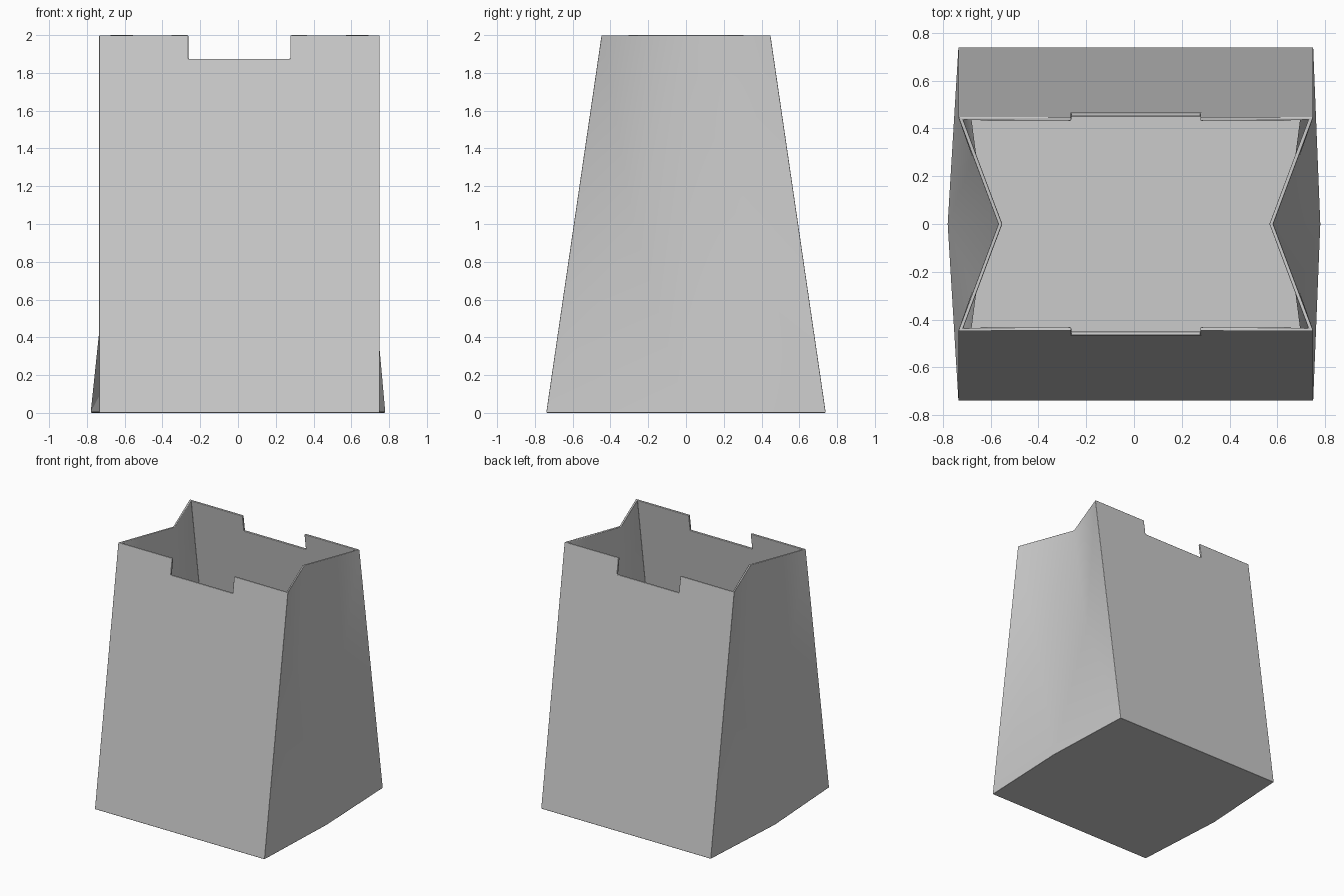
import bpy, bmesh

if "Cube" in bpy.data.objects:
    bpy.data.objects.remove(bpy.data.objects["Cube"])

H = 2.0
CX = 0.0075          # panels sit slightly off centre
W = 0.7425           # half width of front and back panels
D0, D1 = 0.74, 0.447  # half depth at the base and at the rim
NOTCH_W, NOTCH_Z = 0.27, 1.875


def depth(z):
    return D0 + (D1 - D0) * z / H


bm = bmesh.new()


def face(points):
    return bm.faces.new([bm.verts.new(p) for p in points])


# Front and back panels with a hand notch in the rim
for s in (-1, 1):
    profile = [(-W, 0), (W, 0), (W, H), (NOTCH_W, H), (NOTCH_W, NOTCH_Z),
               (-NOTCH_W, NOTCH_Z), (-NOTCH_W, H), (-W, H)]
    face([(CX + x, s * depth(z), z) for x, z in profile])

# Side gussets: bulging out at the base, folded in at the rim
for side in (-1, 1):
    cx = CX + side * W
    base_mid = (side * 0.78, 0, 0)
    top_mid = (CX + side * 0.575, 0, H)
    for s in (-1, 1):
        ring = [(cx, s * D0, 0), base_mid, top_mid, (cx, s * D1, H)]
        centre = (cx - side * 0.06, s * 0.275, H / 2)
        for i in range(4):
            face([ring[i], ring[(i + 1) % 4], centre])

# Base
base = face([(CX - W, -D0, 0), (CX + W, -D0, 0), (0.78, 0, 0),
             (CX + W, D0, 0), (CX - W, D0, 0), (-0.78, 0, 0)])

bmesh.ops.remove_doubles(bm, verts=bm.verts[:], dist=1e-4)
bmesh.ops.recalc_face_normals(bm, faces=bm.faces[:])
lowest = min(bm.faces, key=lambda f: f.calc_center_median().z)
lowest.normal_update()
if lowest.normal.z > 0:
    bmesh.ops.reverse_faces(bm, faces=bm.faces[:])

mesh = bpy.data.meshes.new("paper_bag")
bm.to_mesh(mesh)
bm.free()
bag = bpy.data.objects.new("paper_bag", mesh)
bpy.context.collection.objects.link(bag)
bpy.context.view_layer.objects.active = bag
bag.select_set(True)
bpy.ops.object.shade_smooth_by_angle(angle=0.85)

# Paper thickness and softly rounded folds
solid = bag.modifiers.new("thickness", 'SOLIDIFY')
solid.thickness = 0.016
solid.offset = -1
solid.use_even_offset = True
bevel = bag.modifiers.new("soft_edges", 'BEVEL')
bevel.width = 0.005
bevel.segments = 2
bevel.limit_method = 'ANGLE'
bevel.angle_limit = 0.9
bevel.harden_normals = True
